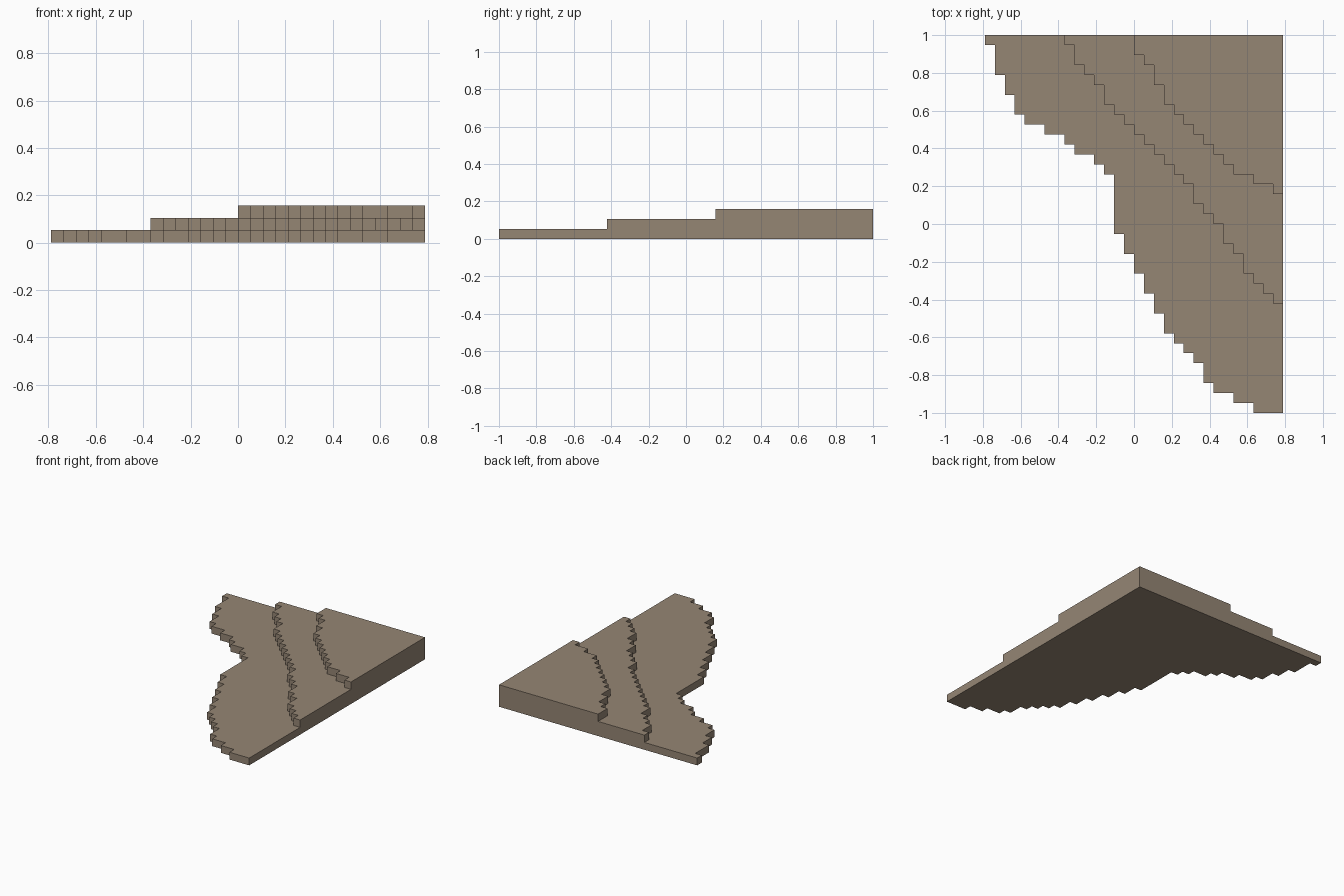
import bpy
import bmesh

cube = bpy.data.objects.get("Cube")
if cube:
    bpy.data.objects.remove(cube, do_unlink=True)

COLUMNS, ROWS = 30, 38
UNIT = 2 / ROWS

# Each terrace: first column, then how many cells its edge drops forward per column
TERRACES = [
    (0, "132210101101162222211121010100"),
    (8, "1211211111111211212111"),
    (15, "212211111110101"),
]


def contour(first, drops):
    """Stepped edge in cells, from the back edge to the left side wall."""
    points, depth = [], 0
    for column, drop in enumerate(drops, first):
        if drop != "0":
            points.append((column, depth))
            depth += int(drop)
            points.append((column, depth))
    points.append((COLUMNS, depth))
    return points


def place(cell, level):
    column, depth = cell
    return ((column - COLUMNS / 2) * UNIT, 1 - depth * UNIT, level * UNIT)


bm = bmesh.new()


def face(corners):
    bm.faces.new([bm.verts.new(place(cell, level)) for cell, level in corners])


edges = [contour(*terrace) for terrace in TERRACES]
corner = (COLUMNS, 0)

# Flat underside
face([(cell, 0) for cell in edges[0] + [corner]])

for level, edge in enumerate(edges):
    top = level + 1
    # Stepped risers
    for a, b in zip(edge, edge[1:]):
        face([(a, level), (b, level), (b, top), (a, top)])
    # Tread, bounded by the next terrace or by the back corner
    inner = edges[top][::-1] if top < len(edges) else [corner]
    face([(cell, top) for cell in edge + inner])

# Straight back and left walls with a stepped top
for end in (0, -1):
    outline = [(corner, 0)]
    for level, edge in enumerate(edges):
        outline += [(edge[end], level), (edge[end], level + 1)]
    face(outline + [(corner, len(edges))])

bmesh.ops.remove_doubles(bm, verts=bm.verts, dist=UNIT / 100)
bmesh.ops.recalc_face_normals(bm, faces=bm.faces)

mesh = bpy.data.meshes.new("terraced_slope")
bm.to_mesh(mesh)
bm.free()

# Single earth colour
earth = bpy.data.materials.new("earth_brown")
earth.use_nodes = True
colour = (0.30, 0.237, 0.175, 1)
earth.diffuse_color = colour
earth.node_tree.nodes["Principled BSDF"].inputs["Base Color"].default_value = colour
mesh.materials.append(earth)

slope = bpy.data.objects.new("terraced_slope", mesh)
bpy.context.collection.objects.link(slope)
